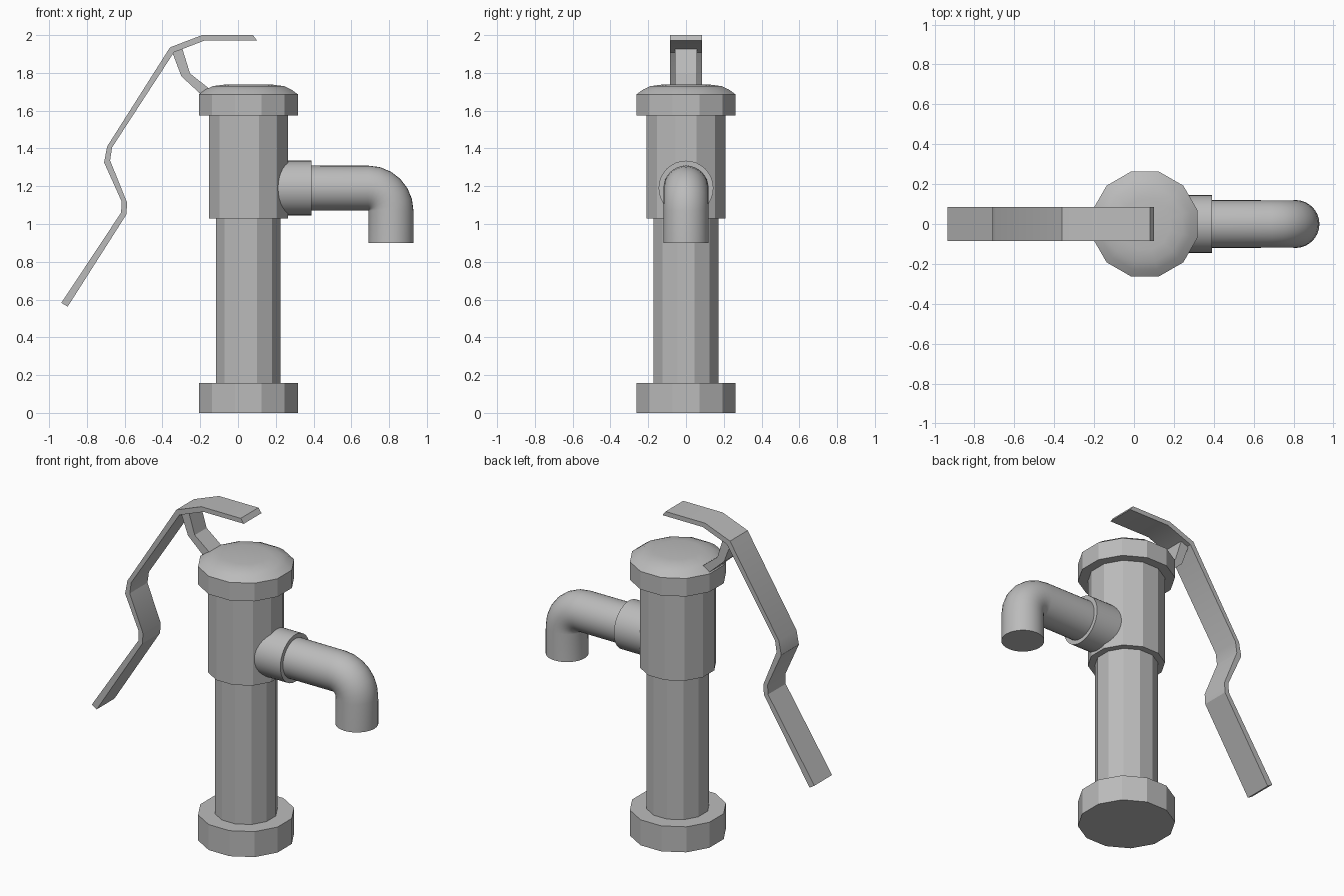
import bpy, bmesh
from math import sin, cos, pi, radians
from mathutils import Vector

cube = bpy.data.objects.get("Cube")
if cube:
    bpy.data.objects.remove(cube)

AXIS_X = 0.055   # centre line of the pump column
SPOUT_Z = 1.19   # centre line of the spout

iron = bpy.data.materials.new("grey iron")
iron.use_nodes = True
iron.diffuse_color = (0.5, 0.5, 0.5, 1)
iron.node_tree.nodes["Principled BSDF"].inputs["Base Color"].default_value = (0.5, 0.5, 0.5, 1)


def finish(name, bm, smooth_angle=None):
    """Turn a bmesh into an object, smooth below the given angle."""
    bmesh.ops.recalc_face_normals(bm, faces=bm.faces)
    mesh = bpy.data.meshes.new(name)
    bm.to_mesh(mesh)
    bm.free()
    mesh.materials.append(iron)
    if smooth_angle:
        mesh.shade_smooth()
        mesh.set_sharp_from_angle(angle=radians(smooth_angle))
    obj = bpy.data.objects.new(name, mesh)
    bpy.context.collection.objects.link(obj)
    return obj


def loft(name, sections, sides, smooth_angle=None, turn=0.0):
    """Skin circles given as (centre, radius, first axis, second axis)."""
    bm = bmesh.new()
    rings = []
    for centre, radius, u, v in sections:
        angles = [turn + 2 * pi * i / sides for i in range(sides)]
        rings.append([bm.verts.new(Vector(centre) + radius * (cos(a) * Vector(u) + sin(a) * Vector(v)))
                      for a in angles])
    for a, b in zip(rings, rings[1:]):
        for i in range(sides):
            j = (i + 1) % sides
            bm.faces.new((a[i], a[j], b[j], b[i]))
    bm.faces.new(rings[0])
    bm.faces.new(rings[-1])
    return finish(name, bm, smooth_angle)


def column(name, profile, smooth_angle=None):
    """Twelve-sided upright part from (radius, height) pairs."""
    sections = [((AXIS_X, 0, z), r, (1, 0, 0), (0, 1, 0)) for r, z in profile]
    return loft(name, sections, 12, smooth_angle, pi / 12)


def strap(name, upper, lower, half_width, smooth_angle=None):
    """Bent flat bar: matching edge points in x and z, extruded along y."""
    bm = bmesh.new()
    rows = []
    for (ux, uz), (lx, lz) in zip(upper, lower):
        w = half_width
        corners = ((ux, -w, uz), (ux, w, uz), (lx, w, lz), (lx, -w, lz))
        rows.append([bm.verts.new(c) for c in corners])
    for a, b in zip(rows, rows[1:]):
        for i in range(4):
            j = (i + 1) % 4
            bm.faces.new((a[i], a[j], b[j], b[i]))
    bm.faces.new(rows[0])
    bm.faces.new(rows[-1])
    return finish(name, bm, smooth_angle)


# Column, from the ground up
column("base_flange", [(0.272, 0), (0.272, 0.157)])
column("lower_pipe", [(0.177, 0.15), (0.177, 1.035)])
column("upper_barrel", [(0.216, 1.03), (0.216, 1.58)])
column("cap_ring", [(0.272, 1.575), (0.272, 1.686)])
column("cap_dome", [(0.272, 1.686), (0.235, 1.712), (0.195, 1.73), (0.13, 1.738)], 60)

# Spout collar
ACROSS, UP = (0, 1, 0), (0, 0, 1)
loft("spout_collar", [((x, 0, SPOUT_Z), 0.145, ACROSS, UP) for x in (0.15, 0.39)], 32, 40)

# Spout: straight run, quarter bend, short drop
BEND_X, BEND_R, STEPS = 0.69, 0.12, 6
spout = [((0.2, 0, SPOUT_Z), 0.12, ACROSS, UP)]
for k in range(STEPS + 1):
    t = pi / 2 * k / STEPS
    centre = (BEND_X + BEND_R * sin(t), 0, SPOUT_Z - BEND_R * (1 - cos(t)))
    # the inside of the bend pinches to a point, so stop just short of it
    spout.append((centre, 0.119, ACROSS, (sin(t), 0, cos(t))))
spout.append(((BEND_X + BEND_R, 0, 0.9), 0.12, ACROSS, (1, 0, 0)))
loft("spout", spout, 32, 40)

# Handle and its bracket
strap("handle",
      [(-0.935, 0.583), (-0.619, 1.06), (-0.616, 1.119), (-0.709, 1.326),
       (-0.693, 1.41), (-0.36, 1.935), (-0.19, 2.0), (0.079, 2.0)],
      [(-0.902, 0.562), (-0.591, 1.05), (-0.587, 1.113), (-0.677, 1.336),
       (-0.667, 1.405), (-0.339, 1.909), (-0.175, 1.972), (0.1, 1.972)],
      0.086, 28)
strap("handle_bracket",
      [(-0.35, 1.915), (-0.3, 1.782), (-0.2, 1.69), (-0.13, 1.63)],
      [(-0.297, 1.935), (-0.254, 1.797), (-0.148, 1.713), (-0.09, 1.66)],
      0.058)
